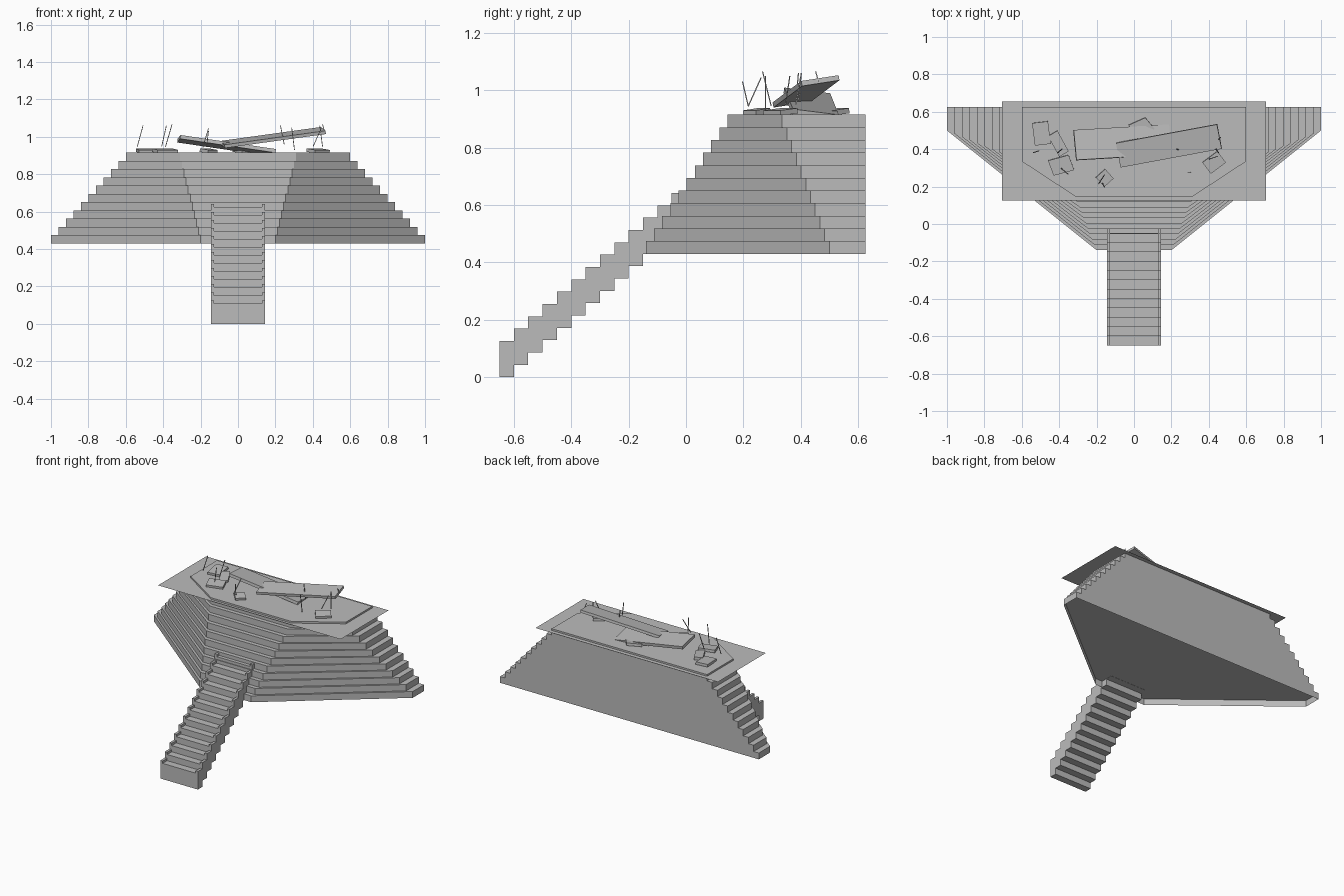
import bpy
import bmesh
from mathutils import Vector

cube = bpy.data.objects.get("Cube")
if cube:
    bpy.data.objects.remove(cube)

GREY = (0.5, 0.5, 0.5)
stone = bpy.data.materials.new("grey stone")
stone.use_nodes = True
stone.diffuse_color = (*GREY, 1)
stone.node_tree.nodes["Principled BSDF"].inputs["Base Color"].default_value = (*GREY, 1)


def finish(name, bm):
    bmesh.ops.recalc_face_normals(bm, faces=bm.faces)
    mesh = bpy.data.meshes.new(name)
    bm.to_mesh(mesh)
    bm.free()
    mesh.materials.append(stone)
    obj = bpy.data.objects.new(name, mesh)
    bpy.context.collection.objects.link(obj)


def prism(bm, outline, rise, closed=True):
    """Extrude a polygon along a vector; an open prism lacks its base."""
    base = bm.faces.new([bm.verts.new(p) for p in outline])
    top = bmesh.ops.extrude_face_region(bm, geom=[base], use_keep_orig=True)
    bmesh.ops.translate(bm, vec=rise,
                        verts=[v for v in top["geom"] if isinstance(v, bmesh.types.BMVert)])
    if not closed:
        bmesh.ops.delete(bm, geom=[base], context="FACES_ONLY")


def block(bm, x0, x1, y0, y1, z0, z1):
    prism(bm, [(x0, y0, z0), (x1, y0, z0), (x1, y1, z0), (x0, y1, z0)], Vector((0, 0, z1 - z0)))


def slab(name, corner, along, across, thick):
    """Box from a lower corner and two edge vectors."""
    a, u, v = Vector(corner), Vector(along), Vector(across)
    bm = bmesh.new()
    prism(bm, [a, a + u, a + u + v, a + v], u.cross(v).normalized() * thick)
    finish(name, bm)


# Stepped half pyramid with a flat back
TIERS, BASE, TOP = 11, 0.43, 0.915
rise = (TOP - BASE) / TIERS
for i in range(TIERS):
    t = i / (TIERS - 1)
    half = [(1 - 0.4 * t, 0.625), (1 - 0.4 * t, 0.5 - 0.165 * t),
            (0.2 + 0.11 * t, -0.14 + 0.285 * t)]
    ring = half + [(-x, y) for x, y in reversed(half)]
    bm = bmesh.new()
    prism(bm, [(x, y, BASE + i * rise) for x, y in ring], Vector((0, 0, rise)), closed=i > 0)
    finish(f"tier_{i + 1}", bm)

# Thin ground sheet around the summit
bm = bmesh.new()
bm.faces.new([bm.verts.new((x, y, 0.903)) for x, y in
              ((-0.705, 0.125), (0.705, 0.125), (0.705, 0.655), (-0.705, 0.655))])
finish("summit_sheet", bm)

# Staircase with raised side curbs
treads, curbs = bmesh.new(), bmesh.new()
for i in range(13):
    y, z = -0.65 + 0.05 * i, 0.043 * i
    block(treads, -0.127, 0.127, y, y + 0.05, z, z + 0.11)
    for side in (-1, 1):
        block(curbs, *sorted((side * 0.127, side * 0.145)), y, y + 0.05, z, z + 0.126)
finish("stair_treads", treads)
finish("stair_curbs", curbs)

# Fallen slabs leaning on each other
slab("fallen_slab_right", (-0.07, 0.305, 0.94), (0.54, 0.1, 0.075), (-0.025, 0.13, 0.02), 0.018)
slab("fallen_slab_left", (-0.31, 0.34, 0.99), (0.51, 0.03, -0.075), (-0.015, 0.16, -0.02), 0.02)

# Broken blocks scattered on the summit
rubble = [((-0.53, 0.42), (0.085, 0.01), (-0.015, 0.12)),
          ((-0.40, 0.36), (0.05, 0.03), (-0.06, 0.11)),
          ((-0.43, 0.26), (0.11, 0.03), (-0.03, 0.08)),
          ((-0.16, 0.2), (0.05, 0.045), (-0.045, 0.05)),
          ((0.41, 0.27), (0.08, 0.06), (-0.045, 0.06)),
          ((0.02, 0.47), (0.09, 0.04), (-0.05, 0.06))]
for n, (corner, along, across) in enumerate(rubble):
    slab(f"rubble_block_{n + 1}", (*corner, 0.912), (*along, 0), (*across, 0.008), 0.018)

# Thin bent rods sticking out of the rubble: foot and tip
rods = [((-0.54, 0.38, 0.95), (0.03, 0.01, 0.11)),
        ((-0.41, 0.38, 0.95), (0.025, 0.02, 0.11)),
        ((-0.39, 0.295, 0.945), (0.035, -0.03, 0.12)),
        ((-0.19, 0.215, 0.945), (0.03, 0.045, 0.1)),
        ((-0.17, 0.215, 0.945), (0.01, -0.02, 0.085)),
        ((0.245, 0.39, 0.96), (-0.02, 0.01, 0.1)),
        ((0.3, 0.275, 0.93), (-0.015, 0.0, 0.12)),
        ((0.4, 0.345, 0.95), (0.045, 0.015, 0.1)),
        ((0.45, 0.38, 0.95), (-0.015, 0.02, 0.11)),
        ((0.46, 0.46, 1.03), (-0.01, -0.01, 0.035))]
WIDTH = 0.004
for n, (foot, reach) in enumerate(rods):
    slab(f"rod_{n + 1}", foot, reach, (WIDTH, 0, 0), WIDTH)
